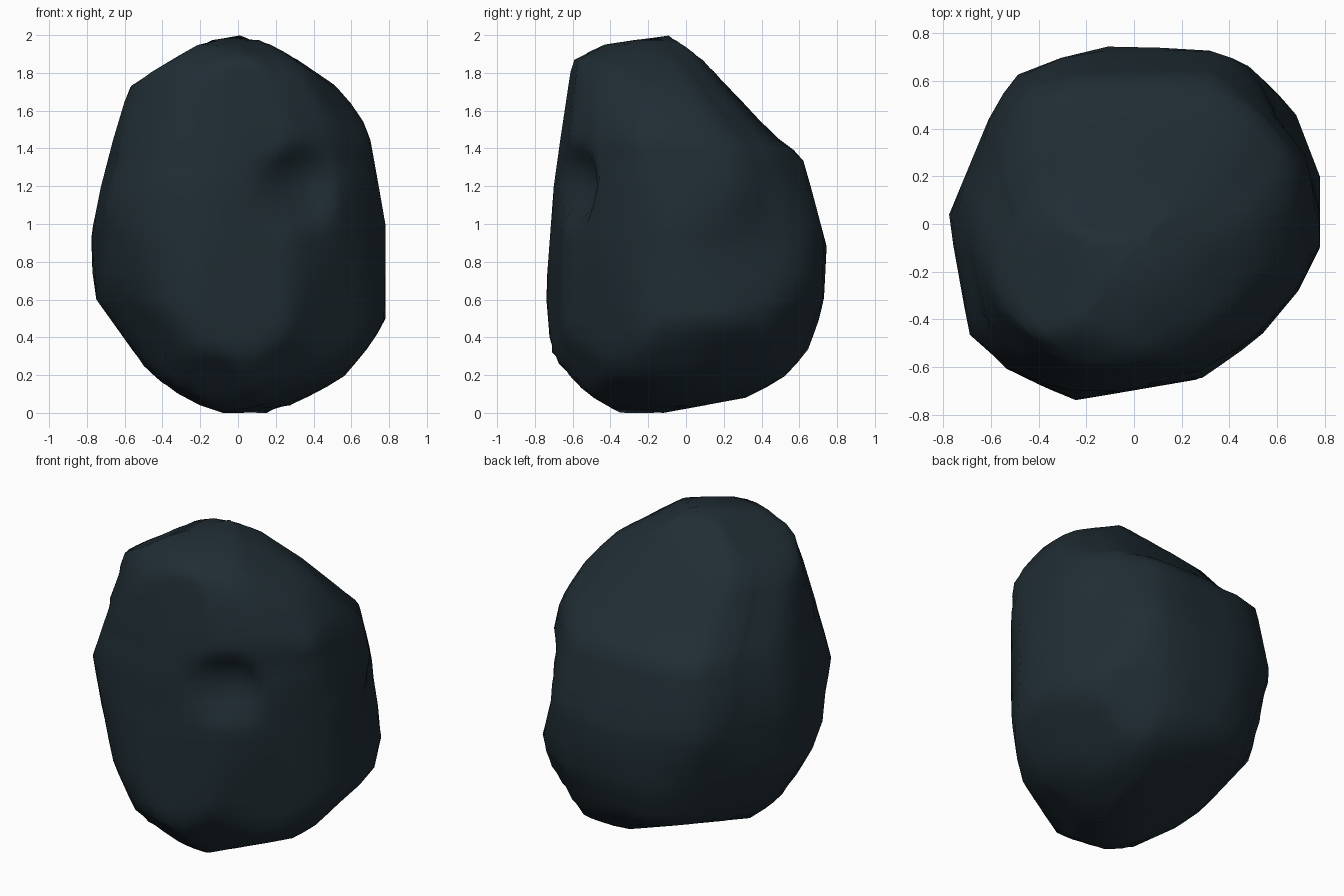
import bpy, bmesh, math
from mathutils import Vector
from mathutils.geometry import convex_hull_2d

if "Cube" in bpy.data.objects:
    bpy.data.objects.remove(bpy.data.objects["Cube"])

# Plan outline of the boulder (x, y), counter-clockwise from the right
OUTLINE = [(.78, -.1), (.78, .2), (.68, .46), (.6, .55), (.49, .67), (.31, .73),
           (-.1, .75), (-.49, .65), (-.61, .44), (-.65, .3), (-.78, .03),
           (-.72, -.25), (-.69, -.47), (-.52, -.62), (-.25, -.74), (-.07, -.71),
           (.15, -.67), (.28, -.65), (.44, -.54), (.54, -.46), (.69, -.28)]

# Height, then extents of each slice: x min, x max, y min, y max
SLICES = [(0, -.08, .2, -.4, -.12), (.08, -.33, .36, -.52, .32),
          (.18, -.45, .55, -.66, .51), (.32, -.54, .67, -.71, .64),
          (.48, -.66, .78, -.735, .70), (.6, -.75, .78, -.745, .73),
          (.88, -.79, .78, -.71, .745), (1.0, -.765, .78, -.70, .71),
          (1.2, -.725, .745, -.70, .66), (1.34, -.68, .72, -.68, .62),
          (1.45, -.66, .70, -.665, .46), (1.55, -.63, .66, -.65, .36),
          (1.75, -.57, .52, -.62, .18), (1.87, -.4, .32, -.6, .08),
          (1.95, -.26, .16, -.43, .02), (2.0, 0, .08, -.1, -.02)]

# Chiselled profiles along the diagonals (across, up)
FRONT_RIGHT = [(-.632, .736), (-.833, .103), (-.747, -.511), (-.649, -.73),
               (-.282, -1.023), (.322, -.96), (.759, -.592), (.822, -.374),
               (.793, .034), (.661, .431), (.603, .494), (.046, .891), (-.155, .902)]
BACK_LEFT = [(-.31, .885), (-.661, .534), (-.78, .017), (-.822, -.356),
             (-.621, -.77), (-.437, -.874), (.339, -.862), (.546, -.747),
             (.747, -.356), (.833, .103), (.787, .316), (.621, .782),
             (.42, .977), (.08, 1.0)]
BACK_RIGHT = [(-.069, .879), (-.287, .856), (-.54, .736), (-.672, .529),
              (-.713, .351), (-.713, 0), (-.644, -.632), (-.466, -.931),
              (-.201, -1.029), (.138, -.971), (.615, -.626), (.793, -.046),
              (.718, .322), (.678, .425)]

# Dents: centre, radius, push
DENTS = [((.33, -.6, 1.2), .22, (-.02, .12, 0)),
         ((.72, .32, .9), .3, (-.05, -.03, 0))]

INFLATE = 1.05
MIDDLE = Vector((0, 0, 1))


def remap(v, half, lo, hi):
    mid = (lo + hi) / 2
    return mid + (hi - lo) / 2 * INFLATE * v / half


def planes(profile, across, up):
    """Chisel planes (normal, distance from MIDDLE) around a convex profile."""
    hull = [profile[i] for i in convex_hull_2d([Vector(p) for p in profile])]
    cx = sum(p[0] for p in hull) / len(hull)
    cy = sum(p[1] for p in hull) / len(hull)
    result = []
    for p, q in zip(hull, hull[1:] + hull[:1]):
        nx, ny = q[1] - p[1], p[0] - q[0]
        size = math.hypot(nx, ny)
        if size < 1e-5:
            continue
        nx, ny = nx / size, ny / size
        if nx * (p[0] - cx) + ny * (p[1] - cy) < 0:
            nx, ny = -nx, -ny
        result.append((across * nx + up * ny, nx * p[0] + ny * p[1]))
    return result


X, Y, Z = Vector((1, 0, 0)), Vector((0, 1, 0)), Vector((0, 0, 1))
C, S, R = math.cos(math.radians(25)), math.sin(math.radians(25)), math.sqrt(.5)
chisels = planes([(x, s[0] - 1) for s in SLICES for x in s[1:3]], X, Z)
chisels += planes([(y, s[0] - 1) for s in SLICES for y in s[3:5]], Y, Z)
chisels += planes(OUTLINE, X, Y)
chisels += planes(FRONT_RIGHT, (X + Y) * R, Z * C - (X - Y) * R * S)
chisels += planes(BACK_LEFT, (-X - Y) * R, Z * C - (Y - X) * R * S)
chisels += planes(BACK_RIGHT, (Y - X) * R, Z * C + (X + Y) * R * S)

# Rough boulder from stacked slices
bm = bmesh.new()
rings = []
for z, x0, x1, y0, y1 in SLICES:
    rings.append([bm.verts.new((remap(x, .78, x0, x1), remap(y, .745, y0, y1), z))
                  for x, y in OUTLINE])
n = len(OUTLINE)
for a, b in zip(rings, rings[1:]):
    for i in range(n):
        j = (i + 1) % n
        bm.faces.new((a[i], a[j], b[j], b[i]))
bm.faces.new(rings[0][::-1])
bm.faces.new(rings[-1])
bmesh.ops.subdivide_edges(bm, edges=bm.edges[:], cuts=1, use_grid_fill=True)

# Chisel away everything outside the profiles
for _ in range(10):
    for v in bm.verts:
        for normal, dist in chisels:
            over = (v.co - MIDDLE).dot(normal) - dist
            if over > 0:
                v.co -= normal * over

# Press the hollows into the surface
for centre, radius, push in DENTS:
    for v in bm.verts:
        d = (v.co - Vector(centre)).length / radius
        if d < 1:
            v.co += Vector(push) * (1 - d * d)

bmesh.ops.recalc_face_normals(bm, faces=bm.faces)
for f in bm.faces:
    f.smooth = True
mesh = bpy.data.meshes.new("boulder")
bm.to_mesh(mesh)
bm.free()

stone = bpy.data.materials.new("dark slate stone")
stone.diffuse_color = (.014, .026, .034, 1)
stone.use_nodes = True
stone.node_tree.nodes["Principled BSDF"].inputs["Base Color"].default_value = stone.diffuse_color
mesh.materials.append(stone)
boulder = bpy.data.objects.new("boulder", mesh)
bpy.context.collection.objects.link(boulder)
